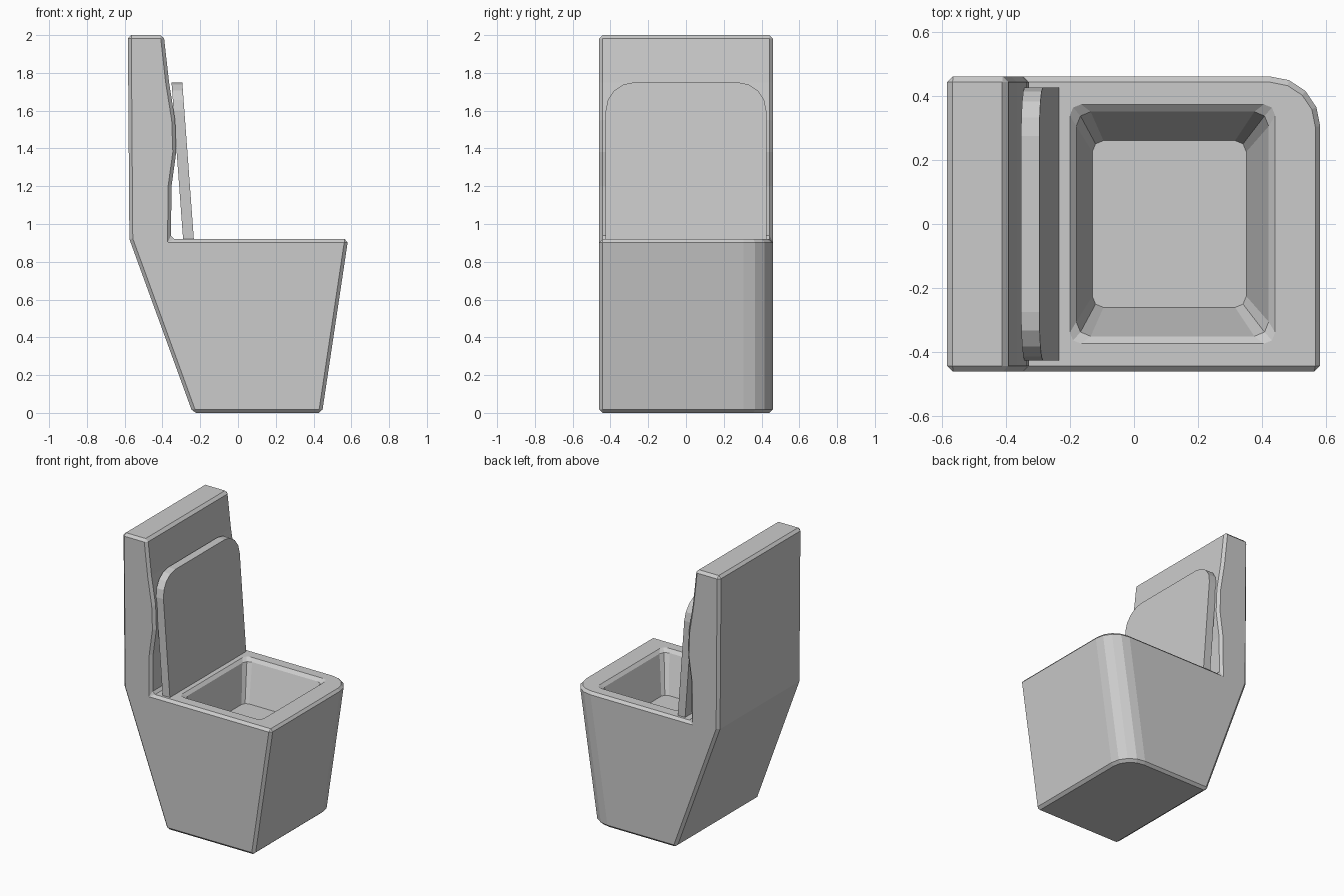
import bpy, bmesh, math

if "Cube" in bpy.data.objects:
    bpy.data.objects.remove(bpy.data.objects["Cube"])


def make_object(name, bm):
    bmesh.ops.recalc_face_normals(bm, faces=bm.faces)
    mesh = bpy.data.meshes.new(name)
    bm.to_mesh(mesh)
    bm.free()
    obj = bpy.data.objects.new(name, mesh)
    bpy.context.collection.objects.link(obj)
    return obj


def loft(rings):
    """Closed solid through rings of equal point count."""
    bm = bmesh.new()
    loops = [[bm.verts.new(p) for p in ring] for ring in rings]
    n = len(loops[0])
    for a, b in zip(loops, loops[1:]):
        for i in range(n):
            j = (i + 1) % n
            bm.faces.new((a[i], a[j], b[j], b[i]))
    bm.faces.new(loops[0])
    bm.faces.new(loops[-1])
    return bm


def rounded_rect(x0, x1, hy, z, r, steps=2):
    pts = []
    for cx, cy, a0 in ((x1 - r, hy - r, 0), (x0 + r, hy - r, 90),
                       (x0 + r, r - hy, 180), (x1 - r, r - hy, 270)):
        for k in range(steps + 1):
            a = math.radians(a0 + 90 * k / steps)
            pts.append((cx + r * math.cos(a), cy + r * math.sin(a), z))
    return pts


# Body: pedestal and tank as one side profile
HALF_W = 0.46
profile = [(-0.24, 0), (0.445, 0), (0.583, 0.92), (-0.355, 0.92), (-0.352, 1.2),
           (-0.327, 1.38), (-0.333, 1.55), (-0.365, 1.75), (-0.393, 2.0),
           (-0.583, 2.0), (-0.575, 0.92)]
bm = loft([[(x, y, z) for x, z in profile] for y in (-HALF_W, HALF_W)])
bm.normal_update()
# Round the two upright front corners
corners = [e for e in bm.edges if all(v.co.x > 0.4 for v in e.verts)
           and abs(e.verts[0].co.z - e.verts[1].co.z) > 0.5]
bmesh.ops.bevel(bm, geom=corners, offset=0.155, segments=4, profile=0.5,
                affect='EDGES')
body = make_object("body", bm)
edge = body.modifiers.new("edge_chamfer", 'BEVEL')
edge.width = 0.018
edge.segments = 1
edge.limit_method = 'ANGLE'
edge.angle_limit = math.radians(40)

# Bowl recess with a chamfered lip
cutter = make_object("bowl_cutter", loft([
    rounded_rect(-0.20, 0.44, 0.373, 1.0, 0.035),
    rounded_rect(-0.20, 0.44, 0.373, 0.92, 0.035),
    rounded_rect(-0.18, 0.42, 0.35, 0.90, 0.045),
    rounded_rect(-0.13, 0.35, 0.26, 0.65, 0.035)]))
cutter.hide_render = True
cutter.hide_set(True)
cut = body.modifiers.new("bowl", 'BOOLEAN')
cut.operation = 'DIFFERENCE'
cut.solver = 'EXACT'
cut.object = cutter

# Raised lid leaning against the tank, rounded upper corners
LID_W, R, Z0, Z1 = 0.425, 0.15, 0.91, 1.75
outline = [(-LID_W, Z0), (LID_W, Z0)]
for side, a0 in ((1, 0), (-1, 90)):
    for k in range(5):
        a = math.radians(a0 + 90 * k / 4)
        outline.append((side * (LID_W - R) + R * math.cos(a), Z1 - R + R * math.sin(a)))
lean = 0.062 / (Z1 - Z0)
make_object("lid", loft([[(x - lean * (z - Z0), y, z) for y, z in outline]
                         for x in (-0.29, -0.233)]))
